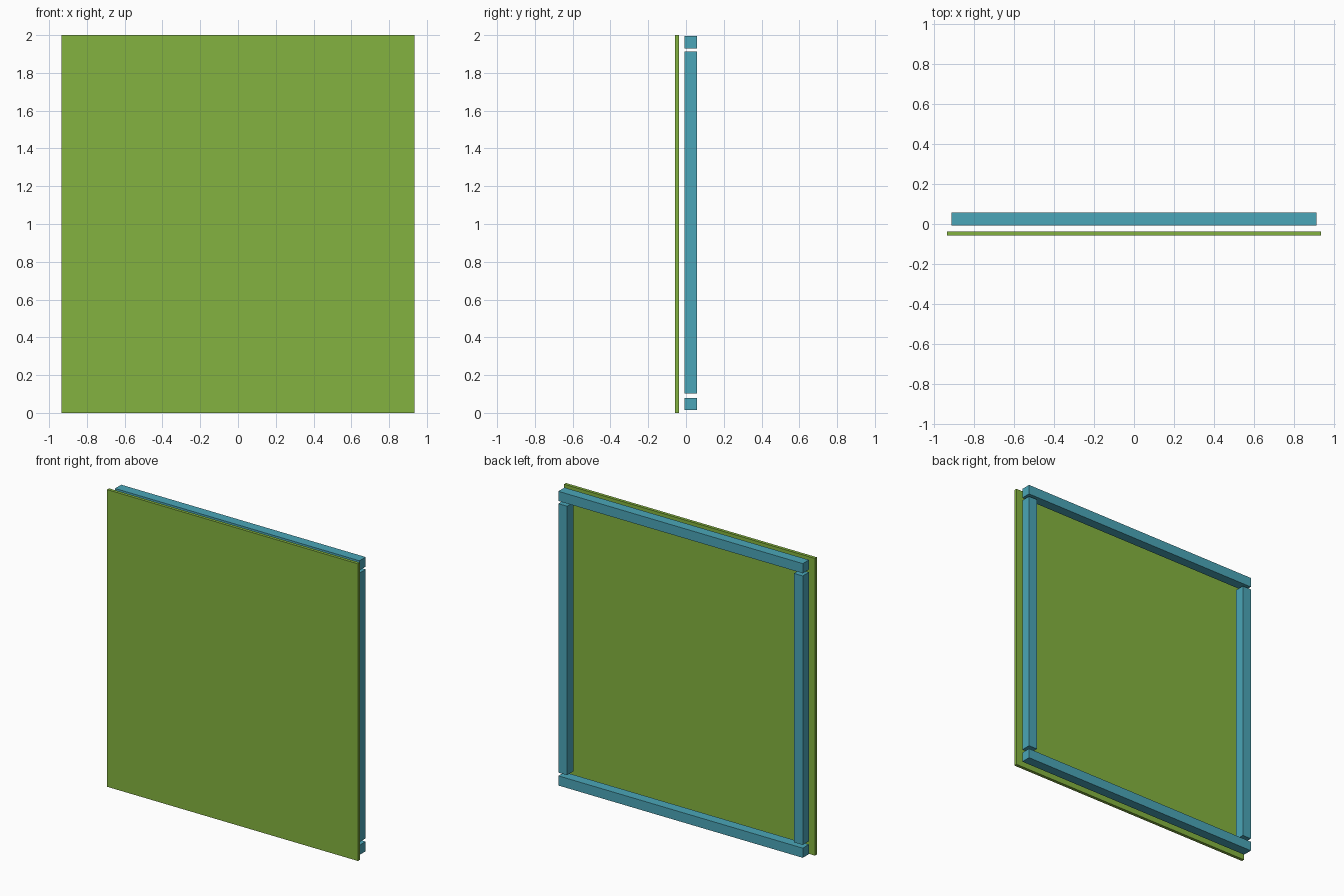
import bpy

if "Cube" in bpy.data.objects:
    bpy.data.objects.remove(bpy.data.objects["Cube"])


def material(name, rgb):
    m = bpy.data.materials.new(name)
    m.diffuse_color = (*rgb, 1)
    m.use_nodes = True
    m.node_tree.nodes["Principled BSDF"].inputs["Base Color"].default_value = m.diffuse_color
    return m


def box(name, lo, hi, mat):
    """Box spanning two opposite corners."""
    bpy.ops.mesh.primitive_cube_add(size=1, location=[(a + b) / 2 for a, b in zip(lo, hi)])
    ob = bpy.context.object
    ob.name = name
    ob.scale = [b - a for a, b in zip(lo, hi)]
    bpy.ops.object.transform_apply(location=False, rotation=False, scale=True)
    ob.data.materials.append(mat)
    return ob


green = material("panel_green", (0.23, 0.45, 0.05))
teal = material("batten_teal", (0.07, 0.38, 0.48))

# Front sheet
box("front_panel", (-0.934, -0.058, 0), (0.934, -0.037, 2), green)

# Square battens behind the sheet, separated by small gaps
W, T = 0.91, 0.065
Y0, Y1 = -0.008, 0.058
for name, z in (("bottom_rail", 0.015), ("top_rail", 1.93)):
    box(name, (-W, Y0, z), (W, Y1, z + T), teal)

for name, x in (("left_post", -W), ("right_post", W - T)):
    box(name, (x, Y0, 0.102), (x + T, Y1, 1.912), teal)
